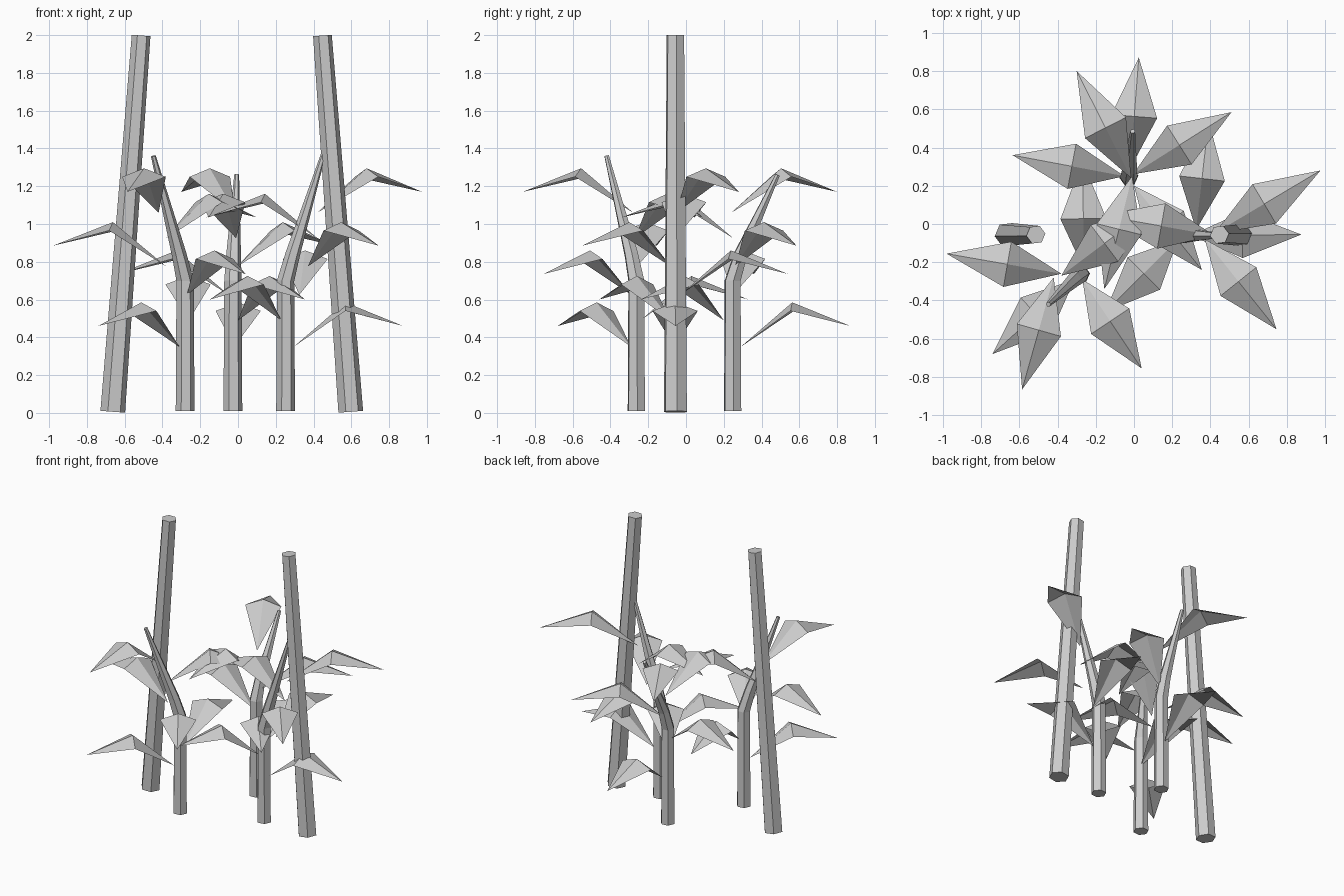
import bpy, math
from mathutils import Vector, Matrix

if "Cube" in bpy.data.objects:
    bpy.data.objects.remove(bpy.data.objects["Cube"])


def make(name, verts, faces):
    me = bpy.data.meshes.new(name)
    me.from_pydata([tuple(v) for v in verts], [], faces)
    ob = bpy.data.objects.new(name, me)
    bpy.context.collection.objects.link(ob)
    return ob


def tube(name, pts, radii, spin=0.0, sides=6):
    """Tapered six-sided tube through a few points."""
    pts = [Vector(p) for p in pts]
    n = len(pts)
    verts, faces = [], []
    for i, p in enumerate(pts):
        d = (pts[min(i + 1, n - 1)] - pts[max(i - 1, 0)]).normalized()
        rot = Vector((0, 0, 1)).rotation_difference(d).to_matrix()
        for k in range(sides):
            a = spin + math.tau * k / sides
            verts.append(p + rot @ Vector((math.cos(a), math.sin(a), 0)) * radii[i])
    for i in range(n - 1):
        for k in range(sides):
            a, b = i * sides + k, i * sides + (k + 1) % sides
            faces.append((a, b, b + sides, a + sides))
    faces.append(tuple(reversed(range(sides))))
    faces.append(tuple(range((n - 1) * sides, n * sides)))
    return make(name, verts, faces)


def leaf(name, base, tip, z):
    """Folded diamond leaf: rises to a ridge, then droops to the tip."""
    b = Vector((*base, z))
    t = Vector((*tip, z + 0.11))
    d = Vector((tip[0] - base[0], tip[1] - base[1], 0))
    side = Vector((-d.y, d.x, 0)).normalized() * 0.12
    mid = b + d * 0.47 + Vector((0, 0, 0.235))
    drop = Vector((0, 0, -0.045))
    return make(name, [b, mid + side + drop, mid, mid - side + drop, t],
                [(0, 2, 1), (0, 3, 2), (1, 2, 4), (2, 3, 4)])


# Leaning poles
tube("left_pole", [(-0.663, -0.056, 0.006), (-0.513, -0.056, 1.998)], [0.066, 0.05], 0.12)
tube("right_pole", [(0.597, -0.056, 0.006), (0.447, -0.056, 1.998)], [0.066, 0.05], 0.12)

# Bent stalks: root, shoulder and tip positions
stalks = {
    "left": ((-0.28, -0.263), (-0.312, -0.29), (-0.448, -0.42), 1.36),
    "back": ((-0.027, 0.247), (-0.023, 0.29), (-0.007, 0.485), 1.26),
    "right": ((0.252, -0.06), (0.29, -0.06), (0.452, -0.06), 1.37),
}
for key, (root, bend, tip, top) in stalks.items():
    tube(key + "_stalk",
         [(*root, 0.01), (*root, 0.70), (*bend, 0.84), (*tip, top)],
         [0.05, 0.046, 0.039, 0.013], 0.1)

# Leaves: (base xy, tip xy) for each tier, lowest tier first
tiers = [0.35, 0.49, 0.625, 0.775, 0.925, 1.06]
leaves = {
    "left": [((-0.31, -0.29), (-0.74, -0.68)), ((-0.26, -0.24), (-0.27, 0.33)),
             ((-0.27, -0.29), (0.04, -0.755)), ((-0.38, -0.26), (-0.98, -0.155)),
             ((-0.38, -0.27), (0.10, 0.09)), ((-0.42, -0.28), (-0.585, -0.865))],
    "back": [((-0.02, 0.29), (0.025, 0.87)), ((0.0, 0.20), (0.355, -0.24)),
             ((-0.05, 0.25), (-0.635, 0.36)), ((-0.005, 0.26), (0.51, 0.585)),
             ((-0.01, 0.25), (-0.155, -0.34)), ((-0.015, 0.24), (-0.30, 0.80))],
    "right": [((0.295, -0.06), (0.875, -0.055)), ((0.23, -0.08), (-0.15, -0.46)),
              ((0.325, -0.03), (0.39, 0.54)), ((0.37, -0.08), (0.745, -0.55)),
              ((0.42, -0.06), (-0.17, 0.045)), ((0.42, -0.05), (0.975, 0.28))],
}
for key, group in leaves.items():
    for i, (base, tip) in enumerate(group):
        leaf(f"{key}_leaf_{i + 1}", base, tip, tiers[i])
